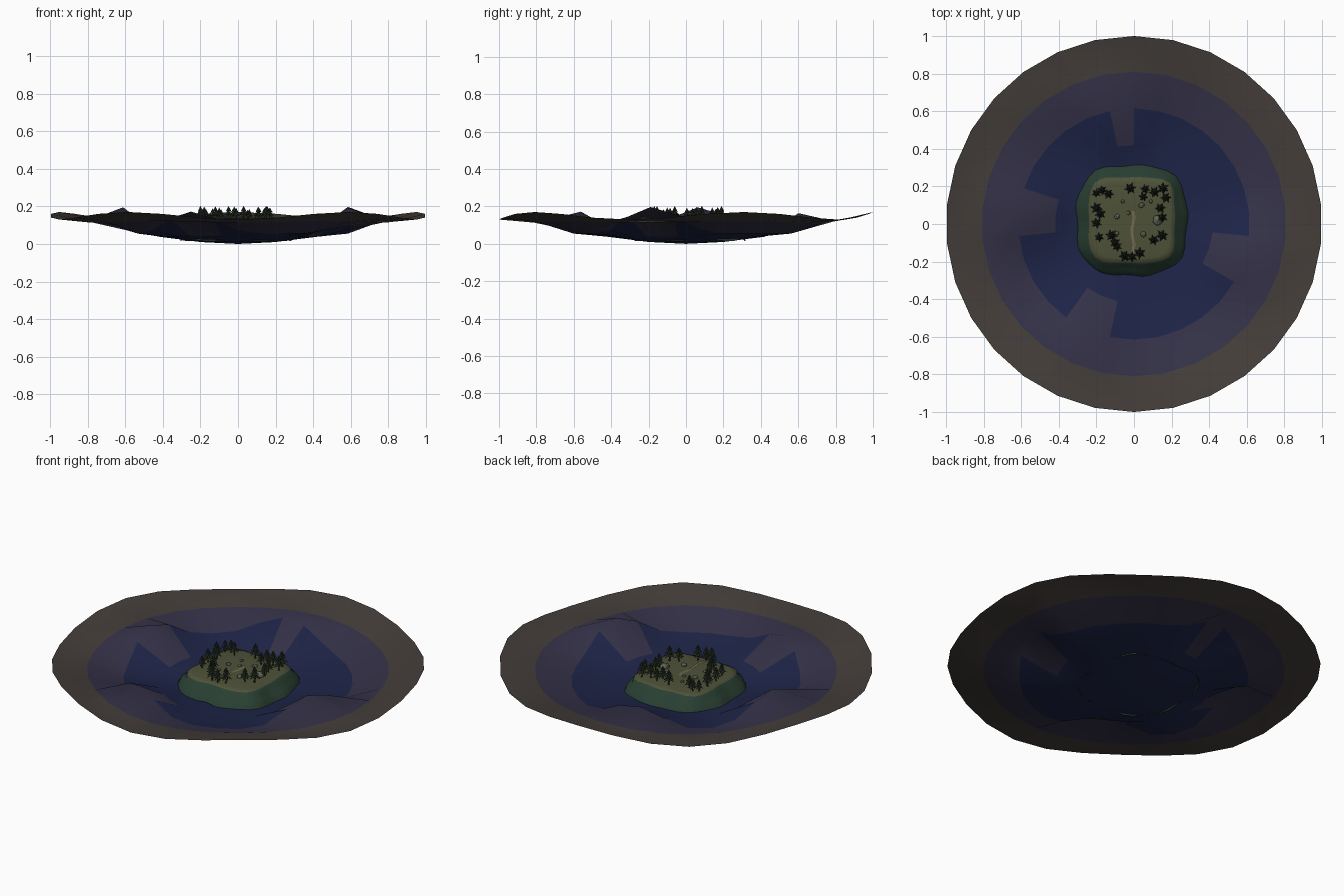
import bpy, bmesh, math, random
from mathutils import Vector, Matrix

if "Cube" in bpy.data.objects:
    bpy.data.objects.remove(bpy.data.objects["Cube"])

random.seed(4)


def material(name, rgb):
    m = bpy.data.materials.new(name)
    m.diffuse_color = (*rgb, 1)
    m.use_nodes = True
    m.node_tree.nodes["Principled BSDF"].inputs["Base Color"].default_value = m.diffuse_color
    return m


def finish(name, bm, mats, smooth=False):
    bmesh.ops.recalc_face_normals(bm, faces=bm.faces)
    me = bpy.data.meshes.new(name)
    bm.to_mesh(me)
    bm.free()
    for m in mats:
        me.materials.append(m)
    for p in me.polygons:
        p.use_smooth = smooth
    ob = bpy.data.objects.new(name, me)
    bpy.context.collection.objects.link(ob)
    return ob


def disc(bm, rings, centre):
    """Bridge rings of points (inner to outer) and close the middle with a fan."""
    rows = [[bm.verts.new(p) for p in ring] for ring in rings]
    c = bm.verts.new(centre)
    n = len(rows[0])
    for i in range(n):
        j = (i + 1) % n
        bm.faces.new((c, rows[0][i], rows[0][j]))
        for a, b in zip(rows, rows[1:]):
            bm.faces.new((a[i], b[i], b[j], a[j]))


deep = material("deep_blue", (0.013, 0.018, 0.065))
mid = material("slate_violet", (0.035, 0.032, 0.065))
sand = material("dim_brown", (0.058, 0.048, 0.042))
grass = material("olive", (0.075, 0.085, 0.04))
slope = material("dark_green", (0.022, 0.05, 0.032))
leaf = material("pine", (0.02, 0.03, 0.018))
bark = material("bark", (0.035, 0.025, 0.015))
stone = material("stone", (0.11, 0.12, 0.085))
dirt = material("path", (0.17, 0.14, 0.08))

# Bowl: 30-sided basin with a wavy rim and four hills on the middle ring
N = 30
hills = [(173, 0.195), (343, 0.197), (246, 0.172), (99, 0.166)]
profile = [(0.2, 0.010), (0.42, 0.038), (0.615, 0.055), (0.81, 0.118), (1.0, 0.15)]


def bowl_point(r, z, deg):
    a = math.radians(deg)
    if r == 0.615:
        for h, top in hills:
            d = abs((deg - h + 180) % 360 - 180)
            if d < 32:
                z = max(z, 0.055 + (top - 0.055) * (0.5 + 0.5 * math.cos(math.pi * d / 32)))
    if r > 0.7:
        z += (0.02 if r == 1 else 0.005) * math.sin(5 * a)
    return (r * math.cos(a), r * math.sin(a), z)


bm = bmesh.new()
disc(bm, [[bowl_point(r, z, 90 + 360 / N * i) for i in range(N)] for r, z in profile], (0, 0, 0))
for f in bm.faces:
    c = f.calc_center_median()
    r = c.xy.length
    f.material_index = 2 if r > 0.85 else 1 if r > 0.65 or c.z > 0.09 else 0
finish("basin", bm, [deep, mid, sand], True)

# Island: rounded square mound with scalloped banks and a flat top
CX, CY, M = -0.012, 0.02, 40


def island_ring(half, z, wob, power):
    pts = []
    for i in range(M):
        a = 2 * math.pi * i / M
        c, s = math.cos(a), math.sin(a)
        r = half / (abs(c) ** power + abs(s) ** power) ** (1 / power)
        r *= 1 + wob * math.sin(9 * a + 1)
        pts.append((CX + r * c, CY + r * s, z + wob * 0.25 * math.sin(7 * a)))
    return pts


bm = bmesh.new()
disc(bm, [island_ring(0.11, 0.11, 0, 4), island_ring(0.20, 0.108, 0, 5),
          island_ring(0.228, 0.102, 0.01, 5), island_ring(0.24, 0.075, 0.015, 4.5),
          island_ring(0.27, 0.06, 0.02, 3.6), island_ring(0.295, 0.02, 0.02, 3)],
     (CX, CY, 0.112))
for f in bm.faces:
    f.material_index = 0 if f.calc_center_median().z > 0.1 else 1
finish("island", bm, [grass, slope], True)

# Footpath: gently winding strip over the plateau
bm = bmesh.new()
prev = None
for i in range(9):
    y = 0.07 - 0.03 * i
    x = -0.006 + 0.006 * math.sin(i * 1.3)
    pair = [bm.verts.new((x + s * 0.008, y, 0.1145)) for s in (-1, 1)]
    if prev:
        bm.faces.new((prev[0], prev[1], pair[1], pair[0]))
    prev = pair
finish("footpath", bm, [dirt])


# Pine: thin trunk and three star-shaped tiers
def pine_mesh():
    bm = bmesh.new()
    bmesh.ops.create_cone(bm, cap_ends=True, segments=6, radius1=0.005, radius2=0.003, depth=0.04,
                          matrix=Matrix.Translation((0, 0, 0.018)))
    for f in bm.faces:
        f.material_index = 1
    for k, (z, r, h) in enumerate([(0.024, 0.036, 0.032), (0.044, 0.028, 0.028), (0.062, 0.018, 0.03)]):
        tip = bm.verts.new((0, 0, z + h))
        under = bm.verts.new((0, 0, z + 0.008))
        ring = []
        for i in range(12):
            a = math.pi * i / 6 + k * 0.4
            q = r if i % 2 == 0 else r * 0.42
            ring.append(bm.verts.new((q * math.cos(a), q * math.sin(a), z if i % 2 == 0 else z + 0.008)))
        for i in range(12):
            bm.faces.new((ring[i], ring[(i + 1) % 12], tip))
            bm.faces.new((ring[(i + 1) % 12], ring[i], under))
    return finish("pine_1", bm, [leaf, bark])


trees = [(-.17, .18), (-.135, .16), (-.2, .165), (-.2, .085), (-.18, .055), (-.2, .005), (-.185, -.07),
         (-.09, -.12), (-.12, -.06), (-.02, .19), (.06, .185), (.11, .17), (.155, .19), (.17, .14),
         (.14, .085), (.15, .035), (.15, -.06), (.105, -.085), (.03, -.155), (-.05, -.17),
         (-.01, -.175), (-.1, -.1), (.05, .145)]
first = pine_mesh()
for i, (x, y) in enumerate(trees):
    t = first if i == 0 else bpy.data.objects.new(f"pine_{i + 1}", first.data)
    if i:
        bpy.context.collection.objects.link(t)
    s = random.uniform(0.78, 1.06)
    t.location = (x, y, 0.107)
    t.scale = (s * 0.9, s * 0.9, s)
    t.rotation_euler.z = random.uniform(0, 6.28)

# Boulders: squashed low-poly balls
rocks = [(-.09, .04, .014), (-.03, .06, .011), (.04, .1, .015), (.125, .02, .027), (.05, -.055, .016),
         (-.09, -.05, .011), (.09, .12, .01), (-.06, .12, .01)]
for i, (x, y, r) in enumerate(rocks):
    bm = bmesh.new()
    bmesh.ops.create_icosphere(bm, subdivisions=2, radius=r,
                               matrix=Matrix.Translation((x, y, 0.113)) @ Matrix.Diagonal((1, 1, 0.75, 1)))
    for v in bm.verts:
        v.co += Vector([random.uniform(-0.08, 0.08) * r for _ in range(3)])
    finish(f"boulder_{i + 1}", bm, [stone])
